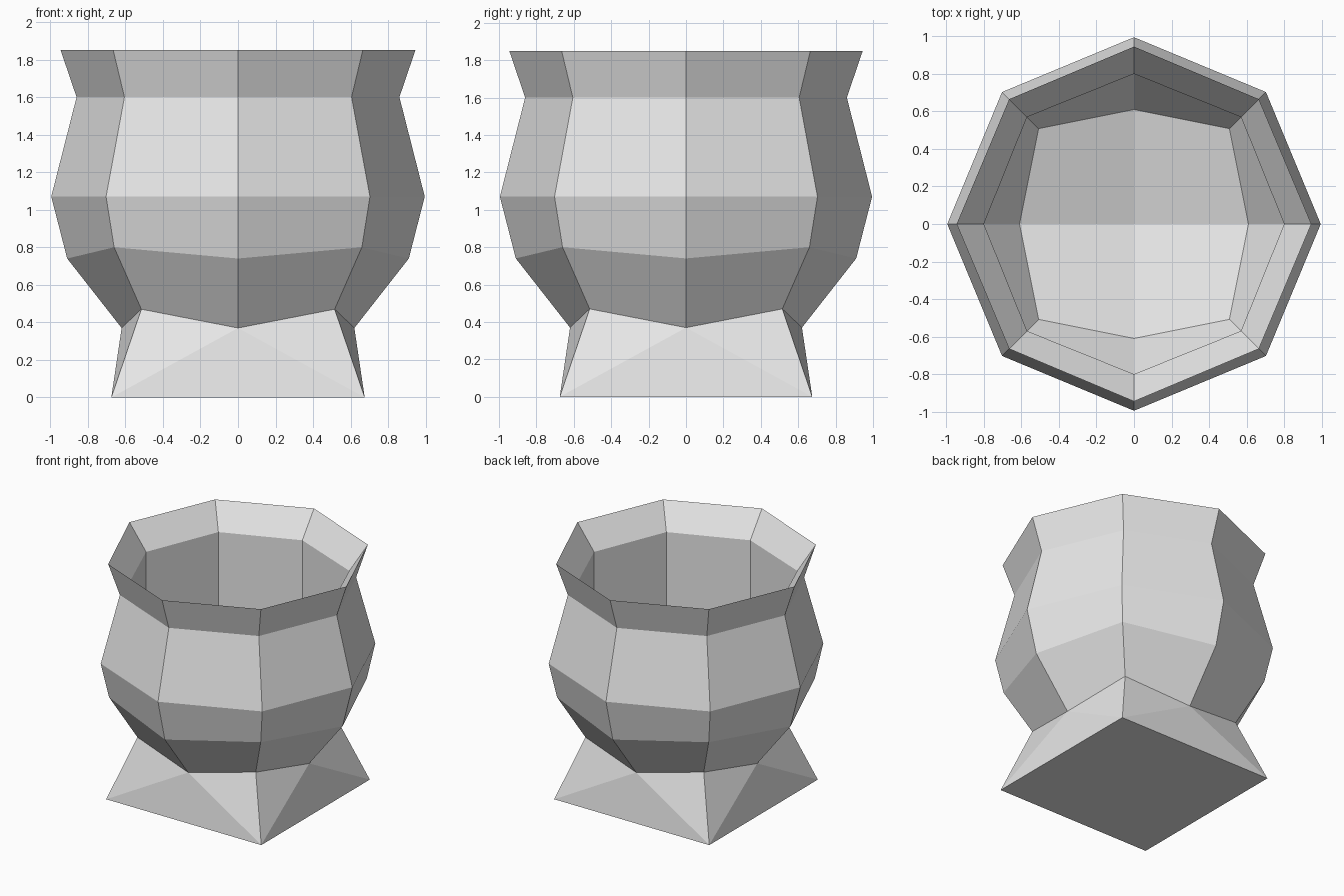
import bpy, bmesh

old = bpy.data.objects.get("Cube")
if old:
    bpy.data.objects.remove(old, do_unlink=True)

stone = bpy.data.materials.new("pale_grey")
stone.use_nodes = True
GREY = (0.8, 0.8, 0.8, 1)
stone.diffuse_color = GREY
stone.node_tree.nodes["Principled BSDF"].inputs["Base Color"].default_value = GREY

AXES = [(1, 0), (1, 1), (0, 1), (-1, 1), (-1, 0), (-1, -1), (0, -1), (1, -1)]


def ring(bm, axis_r, axis_z, diag, diag_z):
    """Eight-sided ring whose axis and diagonal corners differ."""
    verts = []
    for i, (x, y) in enumerate(AXES):
        r, z = (diag, diag_z) if i % 2 else (axis_r, axis_z)
        verts.append(bm.verts.new((x * r, y * r, z)))
    return verts


def bridge(bm, a, b):
    for i in range(8):
        j = (i + 1) % 8
        bm.faces.new((a[i], a[j], b[j], b[i]))


bm = bmesh.new()

# Pot wall: up the outside, over the sharp rim and down the inside
PROFILE = [
    (0.62, 0.37, 0.515, 0.47),
    (0.91, 0.74, 0.66, 0.80),
    (0.995, 1.07, 0.703, 1.07),
    (0.86, 1.60, 0.605, 1.60),
    (0.945, 1.85, 0.665, 1.85),
    (0.80, 1.655, 0.57, 1.655),
    (0.80, 0.85, 0.57, 0.85),
    (0.61, 0.60, 0.508, 0.70),
]
rings = [ring(bm, *p) for p in PROFILE]
for low, high in zip(rings, rings[1:]):
    bridge(bm, low, high)

# Dished floor of four facets
floor, centre = rings[-1], bm.verts.new((0, 0, 0.45))
for i in range(0, 8, 2):
    bm.faces.new((centre, floor[i], floor[i + 1], floor[(i + 2) % 8]))

# Square foot
foot = [bm.verts.new((x * 0.675, y * 0.675, 0)) for x, y in AXES[1::2]]
bottom = rings[0]
for k, corner in enumerate(foot):
    i = 2 * k
    left, diag, right = bottom[i], bottom[i + 1], bottom[(i + 2) % 8]
    bm.faces.new((corner, diag, left))
    bm.faces.new((corner, right, diag))
    bm.faces.new((corner, foot[(k + 1) % 4], right))
bm.faces.new(foot[::-1])

bmesh.ops.recalc_face_normals(bm, faces=bm.faces)
mesh = bpy.data.meshes.new("pot")
bm.to_mesh(mesh)
bm.free()
mesh.materials.append(stone)
pot = bpy.data.objects.new("pot", mesh)
bpy.context.collection.objects.link(pot)
